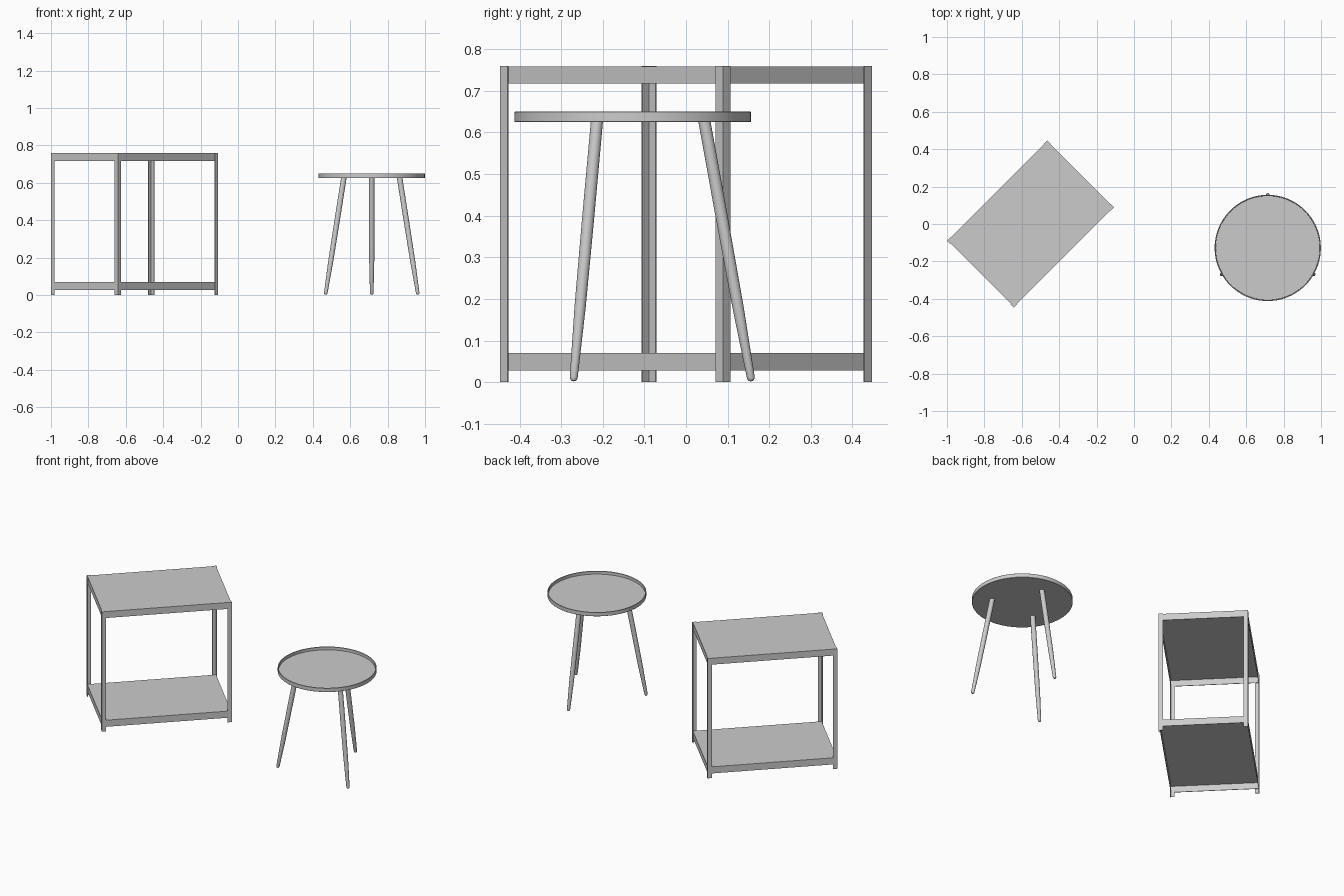
import bpy, bmesh, math
from mathutils import Matrix, Vector

if "Cube" in bpy.data.objects:
    bpy.data.objects.remove(bpy.data.objects["Cube"])


def make_object(name, bm, matrix=Matrix()):
    bmesh.ops.recalc_face_normals(bm, faces=bm.faces)
    me = bpy.data.meshes.new(name)
    bm.to_mesh(me)
    bm.free()
    ob = bpy.data.objects.new(name, me)
    bpy.context.collection.objects.link(ob)
    ob.matrix_world = matrix
    return ob


def lathe(name, profile, matrix, steps):
    """Spin an (r, z) profile that starts and ends on the axis."""
    bm = bmesh.new()
    vs = [bm.verts.new((r, 0, z)) for r, z in profile]
    es = [bm.edges.new(p) for p in zip(vs, vs[1:])]
    bmesh.ops.spin(bm, geom=vs + es, axis=(0, 0, 1), cent=(0, 0, 0),
                   angle=math.tau, steps=steps, use_duplicate=False)
    bmesh.ops.remove_doubles(bm, verts=bm.verts, dist=1e-5)
    ob = make_object(name, bm, matrix)
    bpy.context.view_layer.objects.active = ob
    ob.select_set(True)
    bpy.ops.object.shade_smooth_by_angle(angle=math.radians(35))
    ob.select_set(False)
    return ob


# --- Rectangular two-tier table, turned 45 degrees ---
LENGTH, WIDTH, HEIGHT, T, FLANGE = 0.758, 0.506, 0.76, 0.003, 0.025
table = Matrix.Translation((-0.553, 0, 0)) @ Matrix.Rotation(math.radians(45), 4, 'Z')


def folded_shelf(name, z_low, z_high):
    """Flat sheet with edges folded down."""
    bm = bmesh.new()
    bmesh.ops.create_cube(bm, size=1, matrix=Matrix.Translation((0, 0, (z_low + z_high) / 2))
                          @ Matrix.Diagonal((LENGTH - 2 * T, WIDTH - 2 * T, z_high - z_low, 1)))
    bm.normal_update()
    bottom = [f for f in bm.faces if f.normal.z < -0.5]
    bmesh.ops.delete(bm, geom=bottom, context='FACES_ONLY')
    for f in bm.faces:  # face outward from the shelf centre
        f.normal_update()
        if f.normal.dot(f.calc_center_median() - Vector((0, 0, z_low))) < 0:
            f.normal_flip()
    ob = make_object(name, bm, table)
    mod = ob.modifiers.new("thickness", 'SOLIDIFY')
    mod.thickness, mod.offset, mod.use_even_offset = T, -1, True


folded_shelf("upper_shelf", 0.718, 0.759)
folded_shelf("lower_shelf", 0.028, 0.07)

# Angle-section corner posts
section = [(0, 0), (FLANGE, 0), (FLANGE, T), (T, T), (T, FLANGE), (0, FLANGE)]
for sx in (-1, 1):
    for sy in (-1, 1):
        bm = bmesh.new()
        face = bm.faces.new([bm.verts.new((sx * (LENGTH / 2 - x), sy * (WIDTH / 2 - y), 0))
                             for x, y in section])
        ext = bmesh.ops.extrude_face_region(bm, geom=[face])
        bmesh.ops.translate(bm, vec=(0, 0, HEIGHT),
                            verts=[v for v in ext["geom"] if isinstance(v, bmesh.types.BMVert)])
        make_object("corner_post", bm, table)

# --- Round tray table ---
side = Matrix.Translation((0.715, -0.128, 0))
R = 0.284
lathe("round_tray", [(0, 0.625), (R - 0.001, 0.625), (R, 0.626), (R, 0.649), (R - 0.001, 0.65),
                     (R - 0.005, 0.65), (R - 0.006, 0.649), (R - 0.006, 0.631), (0, 0.631)],
      side, 96)

# Splayed, tapered legs with rounded feet
for i in range(3):
    a = math.radians(90 + 120 * i)
    out = Vector((math.cos(a), math.sin(a), 0))
    foot = out * 0.285 + Vector((0, 0, 0.004))
    axis = out * 0.172 + Vector((0, 0, 0.628)) - foot
    L = axis.length
    leg = side @ Matrix.Translation(foot) @ axis.to_track_quat('Z', 'Y').to_matrix().to_4x4()
    lathe("tray_leg", [(0, -0.002), (0.005, -0.001), (0.0085, 0.003), (0.0095, 0.008),
                       (0.0135, 0.18), (0.0145, 0.4), (0.0145, L), (0, L)], leg, 24)
